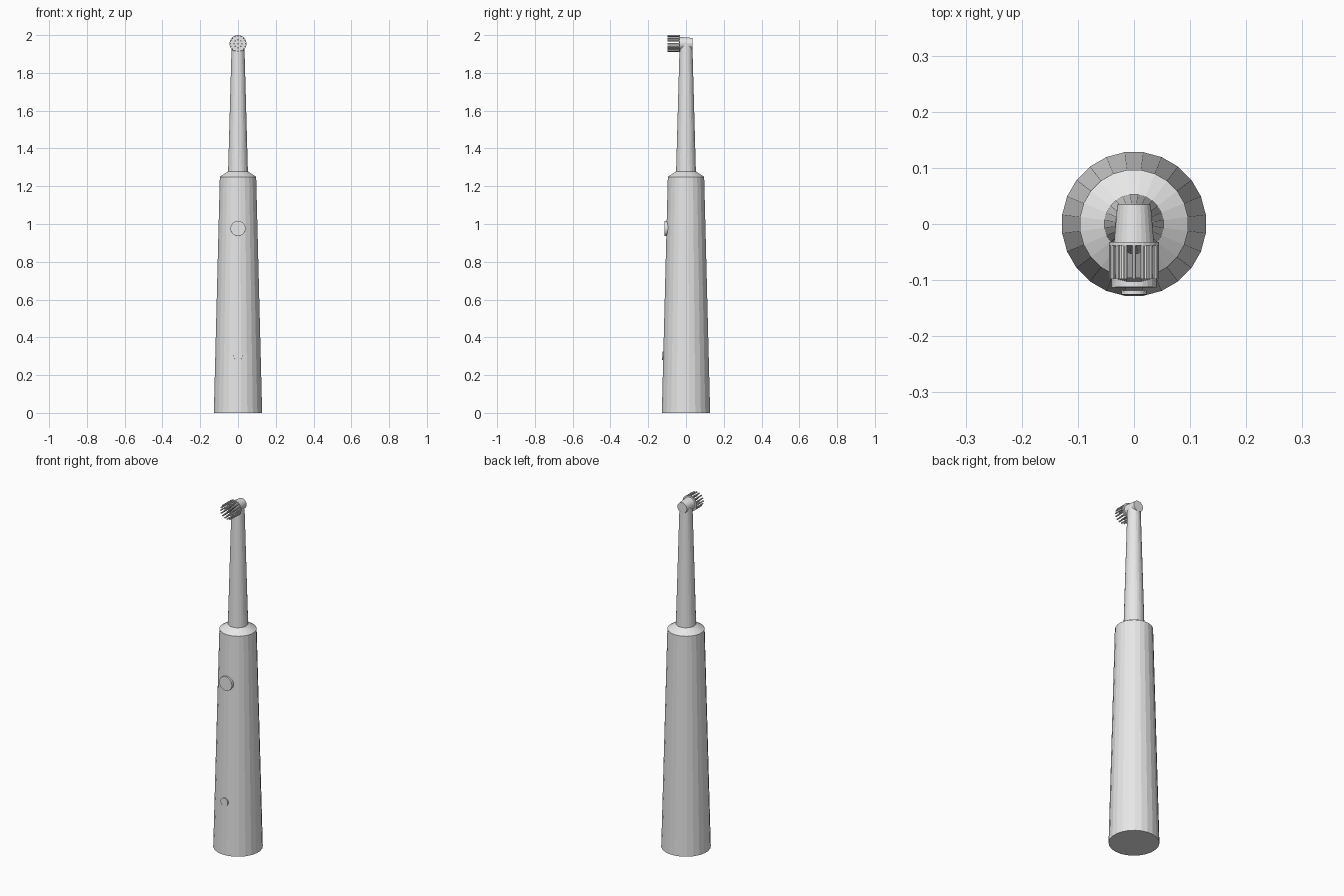
import bpy
import math
from mathutils import Matrix

cube = bpy.data.objects.get("Cube")
if cube:
    bpy.data.objects.remove(cube, do_unlink=True)

grey = bpy.data.materials.new("light grey plastic")
grey.use_nodes = True
colour = (0.8, 0.8, 0.8, 1)
grey.diffuse_color = colour
grey.node_tree.nodes["Principled BSDF"].inputs["Base Color"].default_value = colour

TO_FRONT = Matrix.Rotation(math.pi / 2, 4, 'X')   # local z becomes -y


def lathe(name, profile, sides, placement=Matrix()):
    """Closed flat-faced solid from (radius, height) rings."""
    verts, faces = [], []
    for r, h in profile:
        for i in range(sides):
            a = 2 * math.pi * (i + 0.5) / sides
            verts.append((r * math.cos(a), r * math.sin(a), h))
    for k in range(len(profile) - 1):
        for i in range(sides):
            j = (i + 1) % sides
            faces.append((k * sides + i, k * sides + j,
                          (k + 1) * sides + j, (k + 1) * sides + i))
    faces.append(tuple(reversed(range(sides))))
    top = (len(profile) - 1) * sides
    faces.append(tuple(range(top, top + sides)))
    mesh = bpy.data.meshes.new(name)
    mesh.from_pydata(verts, [], faces)
    mesh.transform(placement)
    mesh.materials.append(grey)
    obj = bpy.data.objects.new(name, mesh)
    bpy.context.collection.objects.link(obj)
    return obj


def facing_front(z, tilt=0.0, x=0.0, y=0.0):
    return Matrix.Translation((x, y, z)) @ Matrix.Rotation(tilt, 4, 'X') @ TO_FRONT


# Tapered handle with sloping shoulder, and the slim neck
lathe("handle", [(0.129, 0), (0.097, 1.25), (0.053, 1.278)], 24)
lathe("neck", [(0.053, 1.27), (0.034, 1.95)], 24)

# Buttons lie on the sloping front of the handle
slope = -math.atan2(0.032, 1.25)
lathe("power_button", [(0.04, 0.09), (0.04, 0.113)], 24, facing_front(0.975, slope / 2))
lathe("indicator_button", [(0.023, 0.11), (0.023, 0.126)], 20, facing_front(0.3, slope / 2))

# Head barrel, pointing forward, with the bristle plate
HEAD_Z = 1.955
lathe("head", [(0.030, -0.035), (0.036, 0.034)], 24, facing_front(HEAD_Z))
lathe("bristle_plate", [(0.045, 0.032), (0.045, 0.038)], 24, facing_front(HEAD_Z))

# Bristles in concentric rings
for ring, (count, radius) in enumerate([(1, 0), (8, 0.021), (16, 0.041)]):
    for i in range(count):
        a = 2 * math.pi * i / count
        lathe(f"bristle_{ring}_{i}", [(0.004, 0.035), (0.004, 0.098)], 8,
              facing_front(HEAD_Z + radius * math.sin(a), x=radius * math.cos(a)))
